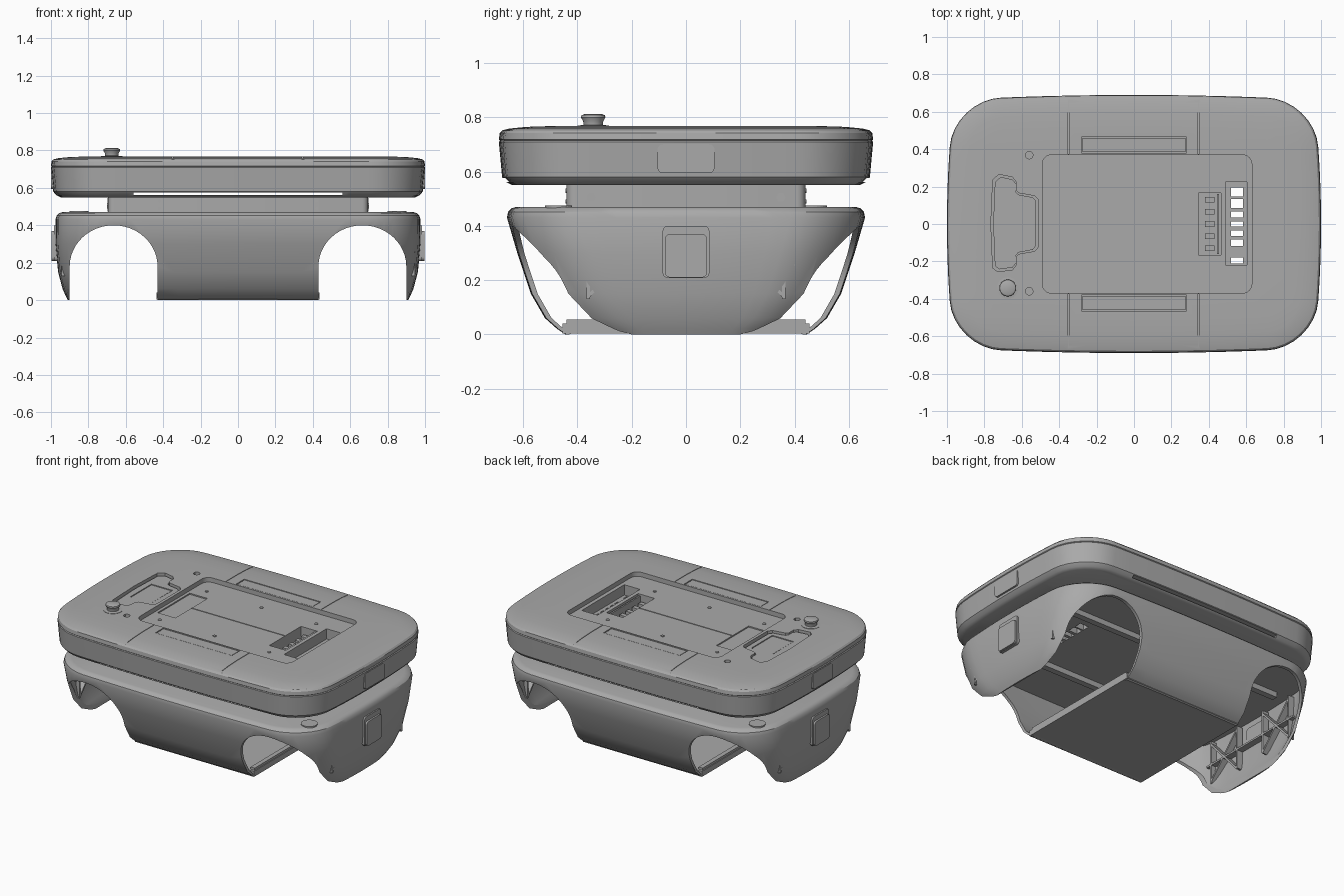
import bpy, bmesh, math
from mathutils import Vector

if "Cube" in bpy.data.objects:
    bpy.data.objects.remove(bpy.data.objects["Cube"])

grey = bpy.data.materials.new("mid grey")
grey.use_nodes = True
grey.diffuse_color = (0.4, 0.4, 0.4, 1)
grey.node_tree.nodes["Principled BSDF"].inputs["Base Color"].default_value = (0.4, 0.4, 0.4, 1)


def outline(hx, hy, r, cx=0, cy=0, bulge=0, seg=8, side=1):
    """Rounded rectangle, its sides optionally bowed outward."""
    hx, hy = hx / (1 + bulge), hy / (1 + bulge)
    arcs = []
    for k, (sx, sy) in enumerate([(1, 1), (-1, 1), (-1, -1), (1, -1)]):
        for i in range(seg + 1):
            a = math.pi / 2 * (k + i / seg)
            arcs.append(Vector((sx * (hx - r) + r * math.cos(a), sy * (hy - r) + r * math.sin(a))))
    pts = []
    for i, p in enumerate(arcs):
        pts.append(p)
        if i % (seg + 1) == seg:
            q = arcs[(i + 1) % len(arcs)]
            pts += [p.lerp(q, j / side) for j in range(1, side)]
    return [(cx + p.x * (1 + bulge * (1 - (p.y / hy) ** 2)),
             cy + p.y * (1 + bulge * (1 - (p.x / hx) ** 2))) for p in pts]


def rect(x0, x1, y0, y1):
    return [(x0, y0), (x1, y0), (x1, y1), (x0, y1)]


def circle(cx, cy, r, n=24):
    return [(cx + r * math.cos(2 * math.pi * i / n), cy + r * math.sin(2 * math.pi * i / n)) for i in range(n)]


def loft(name, rings):
    """Skin a stack of equal-length rings and cap both ends."""
    bm = bmesh.new()
    loops = [[bm.verts.new(p) for p in ring] for ring in rings]
    n = len(loops[0])
    for a, b in zip(loops, loops[1:]):
        for i in range(n):
            bm.faces.new((a[i], a[(i + 1) % n], b[(i + 1) % n], b[i]))
    bm.faces.new(loops[0])
    bm.faces.new(loops[-1])
    bmesh.ops.recalc_face_normals(bm, faces=bm.faces)
    mesh = bpy.data.meshes.new(name)
    bm.to_mesh(mesh)
    bm.free()
    mesh.materials.append(grey)
    obj = bpy.data.objects.new(name, mesh)
    bpy.context.collection.objects.link(obj)
    return obj


def prism(name, pts, lo, hi, axis="z"):
    """Extrude a flat profile: z takes (x, y), y takes (x, z), x takes (y, z)."""
    place = {"z": lambda p, d: (p[0], p[1], d),
             "y": lambda p, d: (p[0], d, p[1]),
             "x": lambda p, d: (d, p[0], p[1])}[axis]
    return loft(name, [[place(p, d) for p in pts] for d in (lo, hi)])


def activate(obj):
    bpy.ops.object.select_all(action="DESELECT")
    obj.select_set(True)
    bpy.context.view_layer.objects.active = obj


def cut(obj, *cutters):
    for c in cutters:
        c.hide_render = True
        mod = obj.modifiers.new("cut", "BOOLEAN")
        mod.operation, mod.solver, mod.object = "DIFFERENCE", "EXACT", c
        activate(obj)
        bpy.ops.object.modifier_apply(modifier=mod.name)
        bpy.data.objects.remove(c)


def smooth(obj):
    activate(obj)
    bpy.ops.object.shade_smooth_by_angle(angle=math.radians(30))


def bar(name, p, q, w, lo, hi):
    """Thin rib between two (y, z) points, spanning lo..hi in x."""
    p, q = Vector(p), Vector(q)
    d = (q - p).normalized() * w / 2
    s = Vector((-d.y, d.x))
    return prism(name, [p + s, p - s, q - s, q + s], lo, hi, "x")


def body_ring(z, hx, hy, r):
    return [(x, y, z) for x, y in outline(hx, hy, r, bulge=0.04, side=12)]


# Upper deck: bowed rounded slab with a seam line and a softly crowned top
deck_profile = [(.55, .05), (.56, .03), (.58, .012), (.71, 0), (.714, .005), (.718, 0),
                (.742, .003), (.752, .012), (.759, .04), (.765, .1), (.768, .19)]
deck = loft("upper_deck", [body_ring(z, 1 - d, .69 - d, .25 - d) for z, d in deck_profile])

# Deck openings: slot, top bay, pockets and see-through vents
cut(deck, prism("slot", rect(-.56, .56, .562, .576), -1, 1, "y"),
    prism("bay", outline(.56, .37, .05, .07), .738, .9),
    prism("shallow_pocket", rect(-.47, -.34, -.168, .168), .73, .9),
    prism("deep_pocket", rect(.345, .465, -.165, .165), .66, .9),
    prism("vent_pocket", rect(.49, .605, -.22, .225), .67, .9),
    prism("centre_seam", rect(-.338, .343, -.003, .003), .73, .9))
vents = [(.17, .024), (.11, .024), (.05, .016), (.0, .014), (-.05, .014), (-.1, .018), (-.195, .016)]


def vent_cutters():
    return [prism("vent", rect(.518, .582, y - h, y + h), .3, .9) for y, h in vents]


cut(deck, *vent_cutters())

# Seams across the deck and outlines of the two side lids
for s in (-1, 1):
    for x in (-.35, .345):
        y0, y1 = sorted((s * .375, s * .72))
        cut(deck, prism("seam", rect(x - .002, x + .002, y0, y1), .756, .9))
    y0, y1 = sorted((s * .38, s * .465))
    cut(deck, prism("lid_recess", rect(-.28, .28, y0, y1), .754, .9))
    prism("side_lid", rect(-.275, .275, y0 + .005, y1 - .005), .75, .766)

# Control panel recess with inlay and screen, beside it two small sockets
panel = [(-.74, .25), (-.72, .265), (-.65, .25), (-.63, .225), (-.63, .18), (-.615, .165),
         (-.53, .15), (-.51, .13), (-.51, -.12), (-.53, -.145), (-.615, -.16), (-.63, -.175),
         (-.63, -.22), (-.65, -.245), (-.73, -.255), (-.755, -.235), (-.765, 0), (-.755, .235)][::-1]
cut(deck, prism("panel_recess", panel, .742, .9))
inlay = prism("control_inlay", [(-.64 + (x + .64) * .9, y * .95) for x, y in panel], .73, .756)
cut(inlay, prism("screen_recess", rect(-.71, -.555, -.11, .11), .75, .9))
prism("screen", rect(-.705, -.56, -.105, .105), .735, .753)
for y in (-.36, .368):
    cut(deck, prism("socket", circle(-.56, y, .02, 12), .74, .9))
smooth(deck)

# Knob with flared cap
knob_profile = [(.74, .058), (.77, .058), (.772, .036), (.785, .037), (.80, .045), (.808, .043), (.813, .03)]
smooth(loft("knob", [[(x, y, z) for x, y in circle(-.675, -.342, r)] for z, r in knob_profile]))

# Bay screws and connector bars in the deep pocket
for x in (-.4, 0, .4):
    for y in (-.245, .245):
        prism("bay_screw", circle(x, y, .011, 12), .73, .742)
for i in range(5):
    y = -.13 + i * .065
    prism("connector", rect(.38, .43, y - .015, y + .015), .65, .70)
prism("connector_rail", rect(.445, .455, -.16, .16), .65, .73)

# Neck between deck and lower body
neck = prism("neck", outline(.695, .44, .03, seg=4), .44, .556)
cut(neck, *vent_cutters())
smooth(neck)
for s in (-1, 1):
    for x in (-.42, .42):
        for z in (.49, .53):
            prism("neck_screw", circle(x, z, .008, 12), s * .437, s * .444, "y")
    for y in (-.35, .35):
        prism("neck_end_screw", circle(y, .505, .018, 6), s * .69, s * .70, "x")
    prism("neck_end_plate", rect(-.16, .15, .475, .545), s * .69, s * .699, "x")

# Lower body: hollow tapered shell, open below
body_profile = [(.47, .94, .625), (.465, .957, .643), (.452, .97, .656), (.43, .976, .66), (.3, .976, .622),
                (.15, .962, .572), (.06, .938, .52), (.02, .92, .475), (0, .91, .445)]
outer = [body_ring(z, x, y, .25) for z, x, y in body_profile]
inner = [body_ring(max(z, .001) if z < .43 else .44, x - .02, y - .02, .23)
         for z, x, y in reversed(body_profile[3:])]
body = loft("lower_body", outer + inner)

# Wheel arches cut right across the body
for s in (-1, 1):
    arch = [(s * .43, -.2)]
    for i in range(25):
        a = math.pi * (1 - i / 24)
        arch.append((s * (.665 + .235 * math.cos(a)), .18 + .22 * math.sin(a)))
    arch.append((s * .9, -.2))
    cut(body, prism("arch", arch, -1, 1, "y"))
cut(body, *vent_cutters())
smooth(body)

# Floor plate and inner rails
prism("floor_plate", rect(-.435, .435, -.455, .455), .004, .04)
for s in (-1, 1):
    prism("inner_rail", rect(-.85, .85, s * .3 - .02, s * .3 + .02), .405, .445)
    prism("floor_lip", rect(s * .415 - .015, s * .415 + .015, -.44, .44), .035, .055)

# Both ends: bumper plate, hatch, stiffening ribs, corner pads
for s in (-1, 1):
    smooth(prism("end_plate", outline(.086, .096, .02, 0, .304), s * .95, s * .985, "x"))
    smooth(prism("end_plate_face", outline(.078, .08, .02, 0, .29), s * .98, s * .997, "x"))
    prism("end_hatch", outline(.105, .053, .02, 0, .648), s * .98, s * 1.001, "x")
    lo, hi = s * .902, s * .945
    for y in (-.36, -.12, .12, .36):
        bar("vertical_rib", (y, .13), (y, .42), .012, lo, hi)
    bar("cross_rib", (-.4, .26), (.4, .26), .012, lo, hi)
    for t in (-1, 1):
        bar("diagonal_rib", (t * .12, .13), (t * .36, .4), .012, lo, hi)
        bar("diagonal_rib", (t * .36, .14), (t * .12, .4), .012, lo, hi)
    prism("corner_pad", circle(s * .85, s * -.47, .05), .46, .476)
